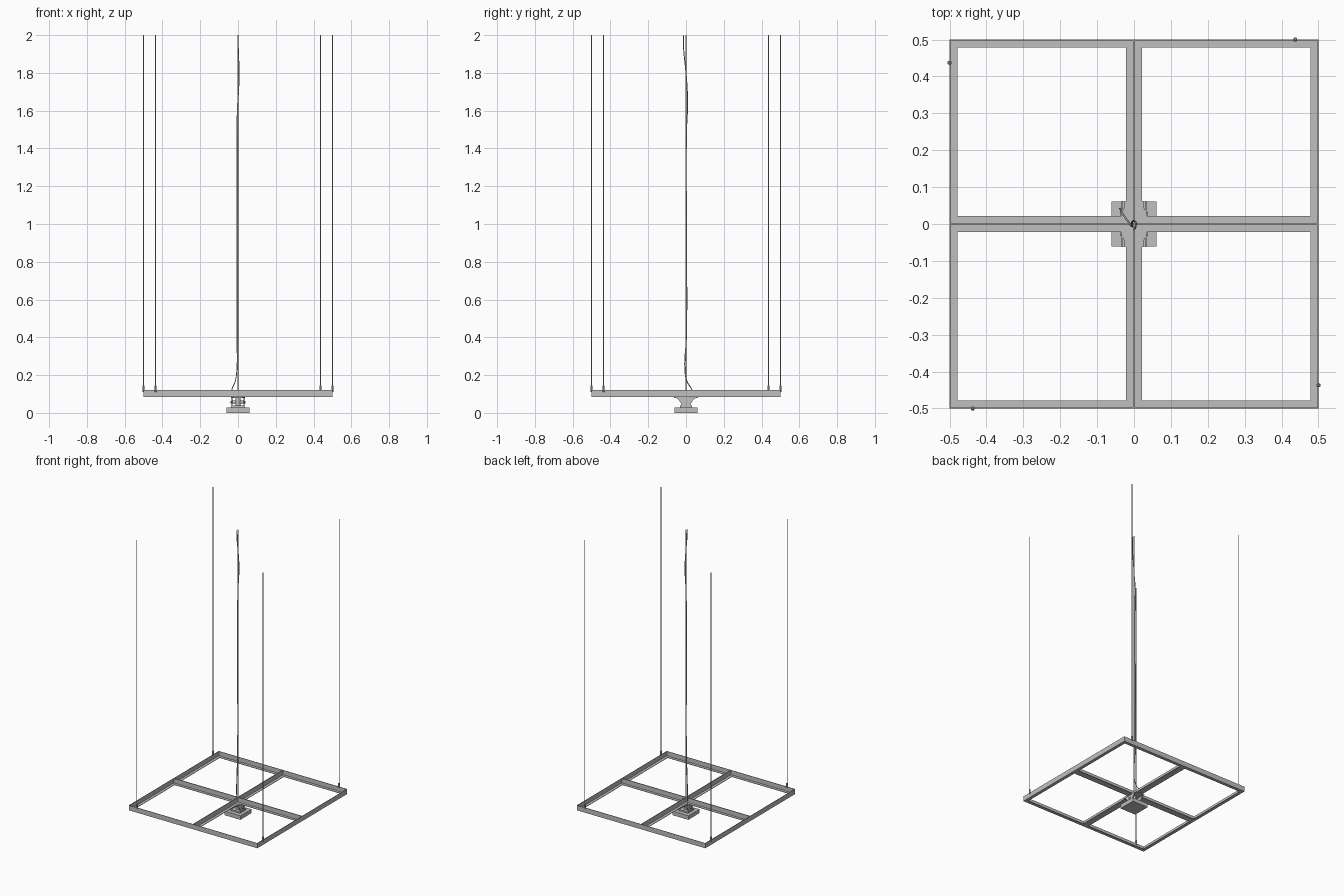
import bpy
import bmesh
import math
from mathutils import Matrix, Vector

cube = bpy.data.objects.get("Cube")
if cube:
    bpy.data.objects.remove(cube, do_unlink=True)


def make_material(name, value):
    mat = bpy.data.materials.new(name)
    mat.use_nodes = True
    colour = (value, value, value, 1)
    mat.diffuse_color = colour
    mat.node_tree.nodes["Principled BSDF"].inputs["Base Color"].default_value = colour
    return mat


grey = make_material("painted grey", 0.53)


def add_mesh(name, bm):
    bmesh.ops.recalc_face_normals(bm, faces=bm.faces)
    mesh = bpy.data.meshes.new(name)
    bm.to_mesh(mesh)
    bm.free()
    mesh.materials.append(grey)
    obj = bpy.data.objects.new(name, mesh)
    bpy.context.collection.objects.link(obj)
    return obj


def box(name, centre, size, bevel=0):
    bm = bmesh.new()
    bmesh.ops.create_cube(bm, size=1)
    bmesh.ops.scale(bm, vec=size, verts=bm.verts)
    bmesh.ops.translate(bm, vec=centre, verts=bm.verts)
    if bevel:
        bmesh.ops.bevel(bm, geom=bm.edges[:], offset=bevel, segments=1, affect='EDGES')
    return add_mesh(name, bm)


def cylinder(name, centre, radius, length, axis='Z', sides=16):
    bm = bmesh.new()
    bmesh.ops.create_cone(bm, cap_ends=True, segments=sides, radius1=radius,
                          radius2=radius, depth=length)
    if axis == 'X':
        bmesh.ops.rotate(bm, matrix=Matrix.Rotation(math.pi / 2, 3, 'Y'), verts=bm.verts)
    bmesh.ops.translate(bm, vec=centre, verts=bm.verts)
    return add_mesh(name, bm)


def extruded(name, points, direction):
    """Extrude a closed outline along a vector."""
    bm = bmesh.new()
    face = bm.faces.new([bm.verts.new(p) for p in points])
    ext = bmesh.ops.extrude_face_region(bm, geom=[face])
    moved = [g for g in ext["geom"] if isinstance(g, bmesh.types.BMVert)]
    bmesh.ops.translate(bm, vec=direction, verts=moved)
    return add_mesh(name, bm)


def cable(name, points, radius):
    curve = bpy.data.curves.new(name, 'CURVE')
    curve.dimensions = '3D'
    curve.bevel_depth = radius
    curve.bevel_resolution = 1
    curve.resolution_u = 6
    curve.use_fill_caps = True
    spline = curve.splines.new('BEZIER')
    spline.bezier_points.add(len(points) - 1)
    for bp, p in zip(spline.bezier_points, points):
        bp.co = p
        bp.handle_left_type = bp.handle_right_type = 'AUTO'
    curve.materials.append(grey)
    obj = bpy.data.objects.new(name, curve)
    bpy.context.collection.objects.link(obj)
    return obj


# Four square frames of angle section, joined back to back
BOTTOM, TOP, WIDTH, WALL = 0.085, 0.12, 0.022, 0.003


def angle_frame(name, cx, cy):
    section = [(0, BOTTOM), (0, TOP), (WALL, TOP), (WALL, BOTTOM + WALL),
               (WIDTH, BOTTOM + WALL), (WIDTH, BOTTOM)]
    bm = bmesh.new()
    rings = []
    for sx, sy in ((1, 1), (-1, 1), (-1, -1), (1, -1)):
        rings.append([bm.verts.new((cx + sx * (0.25 - d), cy + sy * (0.25 - d), z))
                      for d, z in section])
    for i in range(4):
        a, b = rings[i], rings[(i + 1) % 4]
        for j in range(len(section)):
            k = (j + 1) % len(section)
            bm.faces.new((a[j], b[j], b[k], a[k]))
    add_mesh(name, bm)


for row, sy in (("front", -1), ("back", 1)):
    for side, sx in (("right", -1), ("left", 1)):
        angle_frame(f"{row}_{side}_frame", sx * 0.25, sy * 0.25)

# Suspension wires with their clips, repeated by quarter turns
for i, place in enumerate(("left", "back", "right", "front")):
    turn = Matrix.Rotation(i * math.pi / 2, 3, 'Z')
    foot = turn @ Vector((0.5, -0.437, 0))
    wire = Vector((foot.x, foot.y, (TOP + 2) / 2))
    cylinder(f"{place}_wire", wire, 0.0025, 2 - TOP, sides=8)
    box(f"{place}_wire_clip", (foot.x, foot.y, 0.128), (0.01, 0.01, 0.035), 0.002)

# Central wire and the loose supply cable
cylinder("central_wire", (0, 0, (BOTTOM + 2) / 2), 0.0025, 2 - BOTTOM, sides=8)
cable("supply_cable", [
    (-0.038, 0.042, 0.085), (-0.032, 0.03, 0.125), (-0.014, 0.004, 0.17),
    (-0.006, -0.006, 0.23), (-0.006, 0.002, 0.4), (-0.005, 0.003, 0.9),
    (-0.005, 0.003, 1.5), (-0.003, 0.008, 1.62), (0.004, 0.006, 1.72),
    (0.005, -0.004, 1.84), (0.002, -0.012, 1.92), (0, -0.014, 2 - 0.001)], 0.0025)

# Square lower plate
box("lower_plate", (0, 0, 0.014), (0.122, 0.122, 0.028))

# Waisted mounting plate under the crossing
mount = [(0.025, 0.063), (0.028, 0.04), (0.036, 0.022)]
outline = [(x, y) for x, y in mount] + [(x, -y) for x, y in reversed(mount)]
outline += [(-x, -y) for x, y in mount] + [(-x, y) for x, y in reversed(mount)]
extruded("mounting_plate", [(x, y, 0.08) for x, y in outline], (0, 0, 0.005))

# Flared cheeks, axle and bolts of the bracket
half = [(0.063, 0.082), (0.045, 0.075), (0.032, 0.06), (0.024, 0.046), (0.034, 0.028)]
flare = half + [(-y, z) for y, z in reversed(half)]
for side, s in (("left", 1), ("right", -1)):
    extruded(f"{side}_cheek", [(s * 0.03, y, z) for y, z in flare], (s * 0.004, 0, 0))
    cylinder(f"{side}_bolt", (s * 0.037, 0, 0.057), 0.008, 0.006, 'X', 6)
box("bracket_foot", (0, 0, 0.033), (0.076, 0.064, 0.01))
axle = cylinder("bracket_axle", (0, 0, 0.057), 0.008, 0.06, 'X')
cylinder("bracket_stem", (0, 0, 0.058), 0.014, 0.052)

# Smooth shading on the round parts
bpy.ops.object.select_all(action='DESELECT')
for obj in bpy.context.collection.objects:
    if obj.type == 'MESH' and obj.name.endswith(("wire", "axle", "stem")):
        obj.select_set(True)
        bpy.context.view_layer.objects.active = obj
bpy.ops.object.shade_smooth_by_angle()
